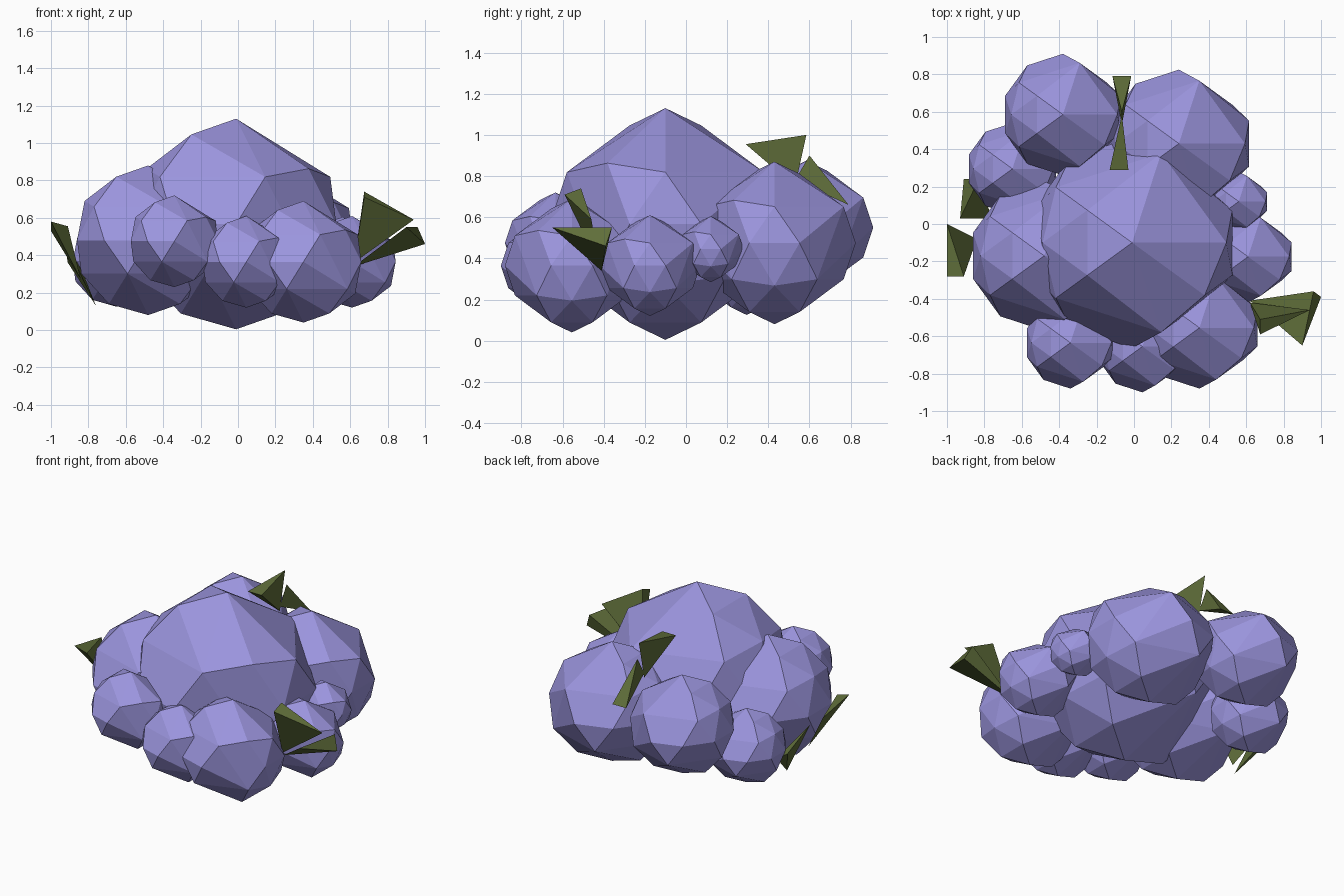
import bpy, bmesh
from mathutils import Vector

if "Cube" in bpy.data.objects:
    bpy.data.objects.remove(bpy.data.objects["Cube"])


def material(name, color):
    m = bpy.data.materials.new(name)
    m.diffuse_color = (*color, 1)
    m.use_nodes = True
    m.node_tree.nodes["Principled BSDF"].inputs["Base Color"].default_value = m.diffuse_color
    return m


def hull_object(name, points, mat):
    bm = bmesh.new()
    verts = [bm.verts.new(p) for p in points]
    bmesh.ops.convex_hull(bm, input=verts)
    bmesh.ops.recalc_face_normals(bm, faces=bm.faces[:])
    mesh = bpy.data.meshes.new(name)
    bm.to_mesh(mesh)
    bm.free()
    mesh.materials.append(mat)
    ob = bpy.data.objects.new(name, mesh)
    bpy.context.collection.objects.link(ob)
    return ob


petal_mat = material("petal_purple", (0.33, 0.30, 0.73))
leaf_mat = material("leaf_green", (0.115, 0.155, 0.042))

# Simplified clump shape: an icosphere with some of its corners cut away
CUT = [(.526, 0, .85), (.162, .5, .85), (.162, -.5, .85),
       (-.263, -.809, .526), (-.263, .809, .526), (.688, .5, .526),
       (.588, -.809, 0), (.588, .809, 0),
       (-.162, .5, -.85), (-.162, -.5, -.85),
       (.263, -.809, -.526), (.263, .809, -.526),
       (-.688, .5, -.526), (-.688, -.5, -.526)]
bm = bmesh.new()
bmesh.ops.create_icosphere(bm, subdivisions=2, radius=1)
ball = [v.co.normalized() for v in bm.verts]
bm.free()
ball = [p for p in ball if all((p - Vector(c)).length > 0.1 for c in CUT)]

# Blossom clumps: centre and radius
CLUMPS = {
    "main_clump": (-.01, -.1, .567, .563),
    "front_right_clump": (.35, -.555, .365, .325),
    "front_middle_clump": (.045, -.655, .365, .245),
    "front_left_clump": (-.34, -.635, .475, .245),
    "left_clump": (-.48, -.17, .48, .40),
    "back_left_clump": (-.38, .585, .55, .325),
    "back_right_clump": (.24, .43, .475, .395),
    "left_small_clump": (-.65, .295, .37, .245),
    "right_clump": (.61, -.175, .365, .245),
    "right_small_clump": (.56, .12, .445, .16),
}
for name, (x, y, z, r) in CLUMPS.items():
    hull_object(name, [Vector((x, y, z)) + p * r for p in ball], petal_mat)

# Leaves: stem point, single tip, then the two ends of the short edge
LEAVES = {
    "right_upper_leaf": [(.62, -.42, .36), (.94, -.46, .59), (.675, -.59, .71), (.675, -.51, .74)],
    "right_lower_leaf": [(.62, -.41, .34), (.90, -.65, .55), (.96, -.36, .55), (1.0, -.39, .46)],
    "left_front_leaf": [(-.84, -.08, .27), (-1.0, 0, .53), (-1.0, -.28, .58), (-.91, -.28, .555)],
    "left_back_leaf": [(-.76, .03, .13), (-.93, .03, .48), (-.91, .24, .36), (-.83, .24, .31)],
    "back_upper_leaf": [(-.065, .53, .75), (-.065, .585, 1.0), (-.13, .29, .955), (-.03, .29, .955)],
    "back_lower_leaf": [(-.065, .53, .78), (-.065, .60, .90), (-.115, .79, .66), (-.015, .79, .66)],
}
for name, pts in LEAVES.items():
    hull_object(name, pts, leaf_mat)
